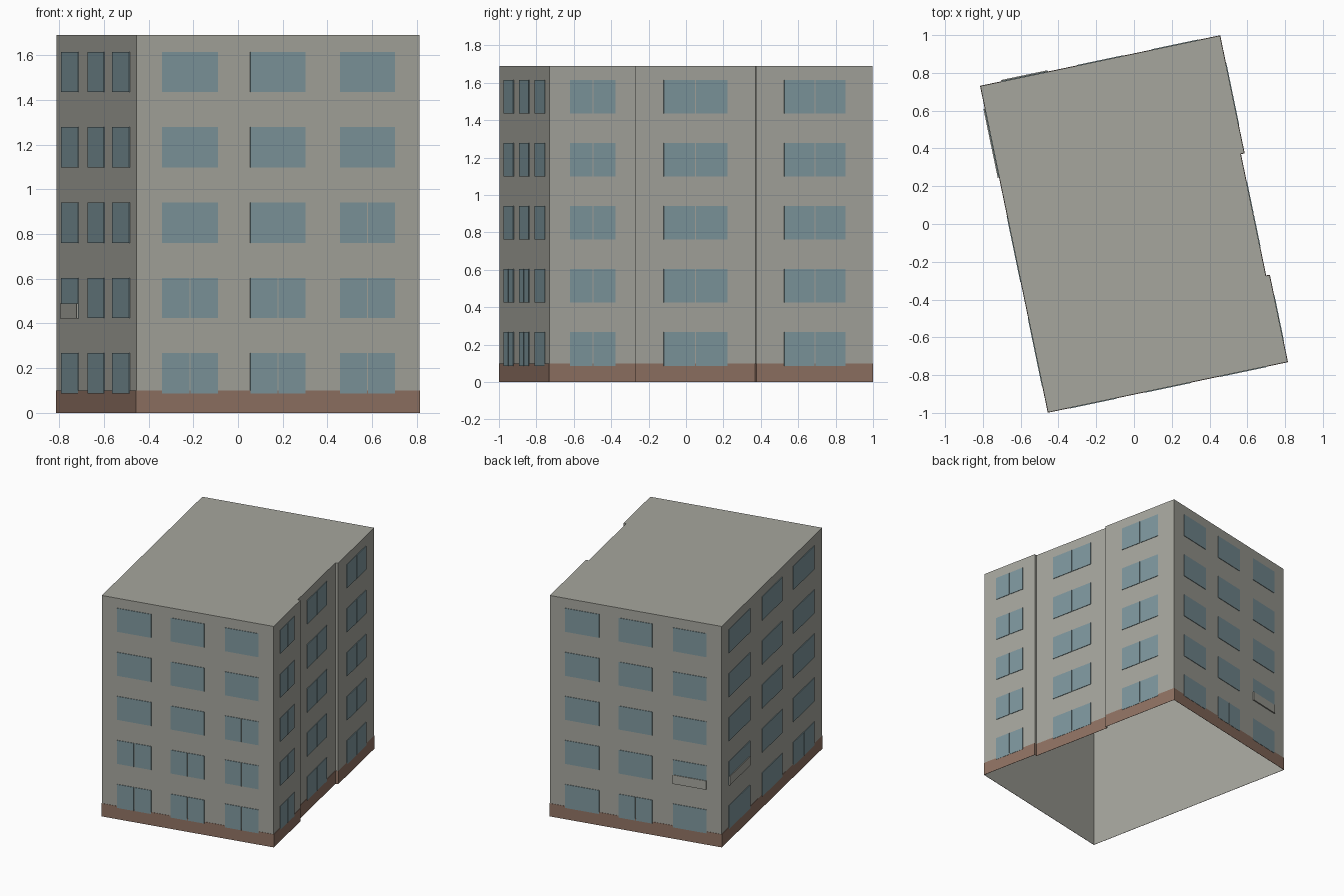
import bpy
import bmesh
from mathutils import Vector

cube = bpy.data.objects.get("Cube")
if cube:
    bpy.data.objects.remove(cube)

HEIGHT, BASE = 1.69, 0.10


def material(name, color):
    mat = bpy.data.materials.new(name)
    mat.use_nodes = True
    mat.diffuse_color = (*color, 1)
    mat.node_tree.nodes["Principled BSDF"].inputs["Base Color"].default_value = (*color, 1)
    return mat


concrete = material("grey concrete", (0.38, 0.38, 0.34))
glass = material("blue grey glass", (0.21, 0.31, 0.34))
brick = material("brown base", (0.28, 0.17, 0.125))


def finish(bm, name, mat):
    mesh = bpy.data.meshes.new(name)
    bm.to_mesh(mesh)
    bm.free()
    mesh.materials.append(mat)
    obj = bpy.data.objects.new(name, mesh)
    bpy.context.collection.objects.link(obj)


def panel(bm, wall, f0, f1, z0, z1, depth):
    """Shallow plate on a wall, between two fractions of its length."""
    a, b = wall
    run = b - a
    out = Vector((run.y, -run.x, 0)).normalized() * depth
    spots = [a + run * f + Vector((0, 0, z))
             for f, z in ((f0, z0), (f1, z0), (f1, z1), (f0, z1))]
    back = [bm.verts.new(p) for p in spots]
    front = [bm.verts.new(p + out) for p in spots]
    bm.faces.new(front)
    for i in range(4):
        j = (i + 1) % 4
        bm.faces.new((back[i], back[j], front[j], front[i]))


# Footprint, counterclockwise, with a shallow recess in the left wall
front_right, front_left = Vector((-0.455, -0.997, 0)), Vector((0.813, -0.73, 0))
back_left, back_right = -front_right, -front_left
side = back_left - front_left
inward = Vector((-side.y, side.x, 0)).normalized() * 0.02
step_a = front_left + side * 0.266
step_b = front_left + side * 0.64
outline = [front_right, front_left, step_a, step_a + inward,
           step_b + inward, step_b, back_left, back_right]
walls = [(p, outline[(i + 1) % len(outline)]) for i, p in enumerate(outline)]

# Wall shell, roofed and open underneath
bm = bmesh.new()
low = [bm.verts.new(p) for p in outline]
top = [bm.verts.new(p + Vector((0, 0, HEIGHT))) for p in outline]
bm.faces.new(top)
for i in range(len(outline)):
    j = (i + 1) % len(outline)
    bm.faces.new((low[i], low[j], top[j], top[i]))
finish(bm, "building_shell", concrete)

# Brown band around the foot of the walls
bm = bmesh.new()
for wall in walls:
    panel(bm, wall, 0, 1, 0, BASE, 0.002)
finish(bm, "base_band", brick)

# Windows: columns per wall, and how many lower rows of each are split in two
three = [(0.09, 0.288), (0.402, 0.597), (0.718, 0.912)]
long_three = [(0.07, 0.28), (0.40, 0.60), (0.71, 0.92)]
single = [(0.24, 0.768)]
layout = {
    "front_windows": (walls[0], three, (2, 2, 3)),
    "left_front_windows": (walls[1], single, (5,)),
    "left_recess_windows": (walls[3], single, (5,)),
    "left_back_windows": (walls[5], single, (5,)),
    "back_windows": (walls[6], three, (0, 1, 0)),
    "right_windows": (walls[7], long_three, (0, 1, 1)),
}
for name, (wall, columns, splits) in layout.items():
    gap = 0.003 / (wall[1] - wall[0]).length
    bm = bmesh.new()
    for (f0, f1), split in zip(columns, splits):
        middle = (f0 + f1) / 2
        for row in range(5):
            z = 0.087 + 0.337 * row
            panes = [(f0, f1)]
            if row < split:
                panes = [(f0, middle - gap), (middle + gap, f1)]
            for p0, p1 in panes:
                panel(bm, wall, p0, p1, z, z + 0.18, 0.004)
    finish(bm, name, glass)

# Low parapets across the second-floor windows at the back right corner
for name, wall, (f0, f1) in (("back_parapet", walls[6], three[2]),
                             ("right_parapet", walls[7], long_three[0])):
    bm = bmesh.new()
    panel(bm, wall, f0, f1, 0.422, 0.49, 0.009)
    finish(bm, name, concrete)
